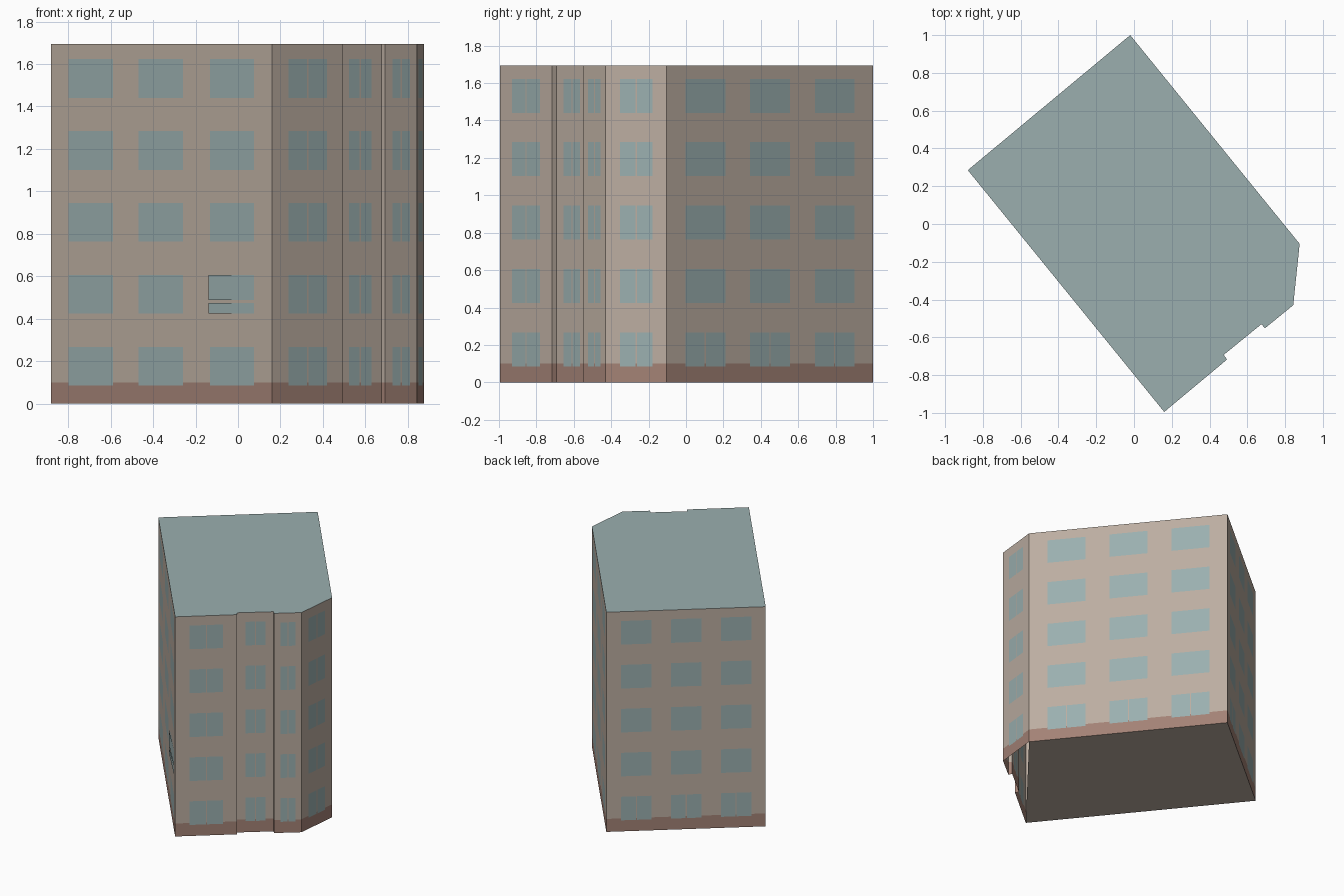
import bpy, bmesh
from mathutils import Vector

cube = bpy.data.objects.get("Cube")
if cube:
    bpy.data.objects.remove(cube, do_unlink=True)


def make_material(name, rgb):
    m = bpy.data.materials.new(name)
    m.use_nodes = True
    colour = (*rgb, 1.0)
    m.diffuse_color = colour
    bsdf = next(n for n in m.node_tree.nodes if n.type == 'BSDF_PRINCIPLED')
    bsdf.inputs["Base Color"].default_value = colour
    return m


MATERIALS = [make_material("beige wall", (0.50, 0.42, 0.355)),
             make_material("blue grey glass and roof", (0.325, 0.43, 0.43)),
             make_material("red brown plinth", (0.365, 0.222, 0.178))]
WALL, GLASS, PLINTH = range(3)

HEIGHT = 1.695
STOREYS = 5
STEP = HEIGHT / STOREYS
SILL, HEAD = 0.085, 0.267
PLINTH_TOP = 0.10
TRANSOM = (0.475, 0.488)
BAR = 0.004          # half width of a window bar


def finish(name, bm):
    bmesh.ops.remove_doubles(bm, verts=bm.verts, dist=1e-5)
    mesh = bpy.data.meshes.new(name)
    bm.to_mesh(mesh)
    bm.free()
    for m in MATERIALS:
        mesh.materials.append(m)
    obj = bpy.data.objects.new(name, mesh)
    bpy.context.collection.objects.link(obj)
    return obj


def add_face(bm, points, mat):
    face = bm.faces.new([bm.verts.new(p) for p in points])
    face.material_index = mat
    return face


def build_wall(name, a, b, windows=(), split="none", transom=False):
    """Wall from a to b, cut into cells and coloured by window position."""
    a, b = Vector((*a, 0)), Vector((*b, 0))
    half_bar = BAR / (b - a).length
    us, zs = {0.0, 1.0}, {0.0, PLINTH_TOP, HEIGHT}
    for lo, hi in windows:
        mid = (lo + hi) / 2
        us.update((lo, hi))
        if split != "none":
            us.update((mid - half_bar, mid + half_bar))
    for i in range(STOREYS):
        zs.update((SILL + i * STEP, HEAD + i * STEP))
    if transom:
        zs.update(TRANSOM)
    us, zs = sorted(us), sorted(zs)

    def cell_material(u, z):
        storey = int(z // STEP)
        base = PLINTH if z < PLINTH_TOP else WALL
        if not SILL < z - storey * STEP < HEAD:
            return base
        for lo, hi in windows:
            if lo < u < hi:
                barred = split == "all" or (split == "ground" and storey == 0)
                if barred and abs(u - (lo + hi) / 2) < half_bar:
                    return base
                if transom and (lo, hi) == windows[-1] and TRANSOM[0] < z < TRANSOM[1]:
                    return base
                return GLASS
        return base

    bm = bmesh.new()
    for u0, u1 in zip(us, us[1:]):
        p, q = a.lerp(b, u0), a.lerp(b, u1)
        for z0, z1 in zip(zs, zs[1:]):
            lo, hi = Vector((0, 0, z0)), Vector((0, 0, z1))
            add_face(bm, [p + lo, q + lo, q + hi, p + hi],
                     cell_material((u0 + u1) / 2, (z0 + z1) / 2))
    return finish(name, bm)


# Footprint corners, anticlockwise from the far left corner
WEST, SOUTH = (-0.88, 0.285), (0.16, -0.995)
BAY_A, BAY_B = (0.493, -0.717), (0.475, -0.693)
BAY_C, BAY_D = (0.675, -0.53), (0.693, -0.552)
CORNER, EAST, NORTH = (0.843, -0.43), (0.877, -0.105), (-0.02, 1.0)
FOOTPRINT = [WEST, SOUTH, BAY_A, BAY_B, BAY_C, BAY_D, CORNER, EAST, NORTH]

LONG_WINDOWS = [(0.078, 0.28), (0.395, 0.597), (0.72, 0.918)]
BACK_WINDOWS = [(0.092, 0.285), (0.405, 0.598), (0.718, 0.91)]
SINGLE_WINDOW = [(0.235, 0.775)]

# Walls
build_wall("long_front_wall", WEST, SOUTH, LONG_WINDOWS, transom=True)
build_wall("entrance_wall", SOUTH, BAY_A, SINGLE_WINDOW, "all")
build_wall("recess_side_near", BAY_A, BAY_B)
build_wall("recess_wall", BAY_B, BAY_C, SINGLE_WINDOW, "all")
build_wall("recess_side_far", BAY_C, BAY_D)
build_wall("end_wall", BAY_D, CORNER, SINGLE_WINDOW, "all")
build_wall("chamfer_wall", CORNER, EAST, SINGLE_WINDOW, "all")
build_wall("long_back_wall", EAST, NORTH, BACK_WINDOWS, "ground")
build_wall("short_back_wall", NORTH, WEST, BACK_WINDOWS, "ground")

# Flat roof
bm = bmesh.new()
add_face(bm, [(x, y, HEIGHT) for x, y in FOOTPRINT], GLASS)
finish("roof", bm)

# Underside spans the four main corners only
bm = bmesh.new()
add_face(bm, [(x, y, 0) for x, y in (NORTH, EAST, SOUTH, WEST)], WALL)
finish("underside", bm)

# Slightly opened panes on the second storey
start, end = Vector((*WEST, 0)), Vector((*SOUTH, 0))
outward = (end - start).cross(Vector((0, 0, 1))).normalized()
lo, hi = LONG_WINDOWS[-1]
hinge = start.lerp(end, hi)
tip = start.lerp(end, lo) + outward * 0.009
bm = bmesh.new()
for z0, z1 in ((SILL + STEP, TRANSOM[0]), (TRANSOM[1], HEAD + STEP)):
    low, high = Vector((0, 0, z0)), Vector((0, 0, z1))
    add_face(bm, [tip + low, hinge + low, hinge + high, tip + high], GLASS)
finish("open_window_panes", bm)
